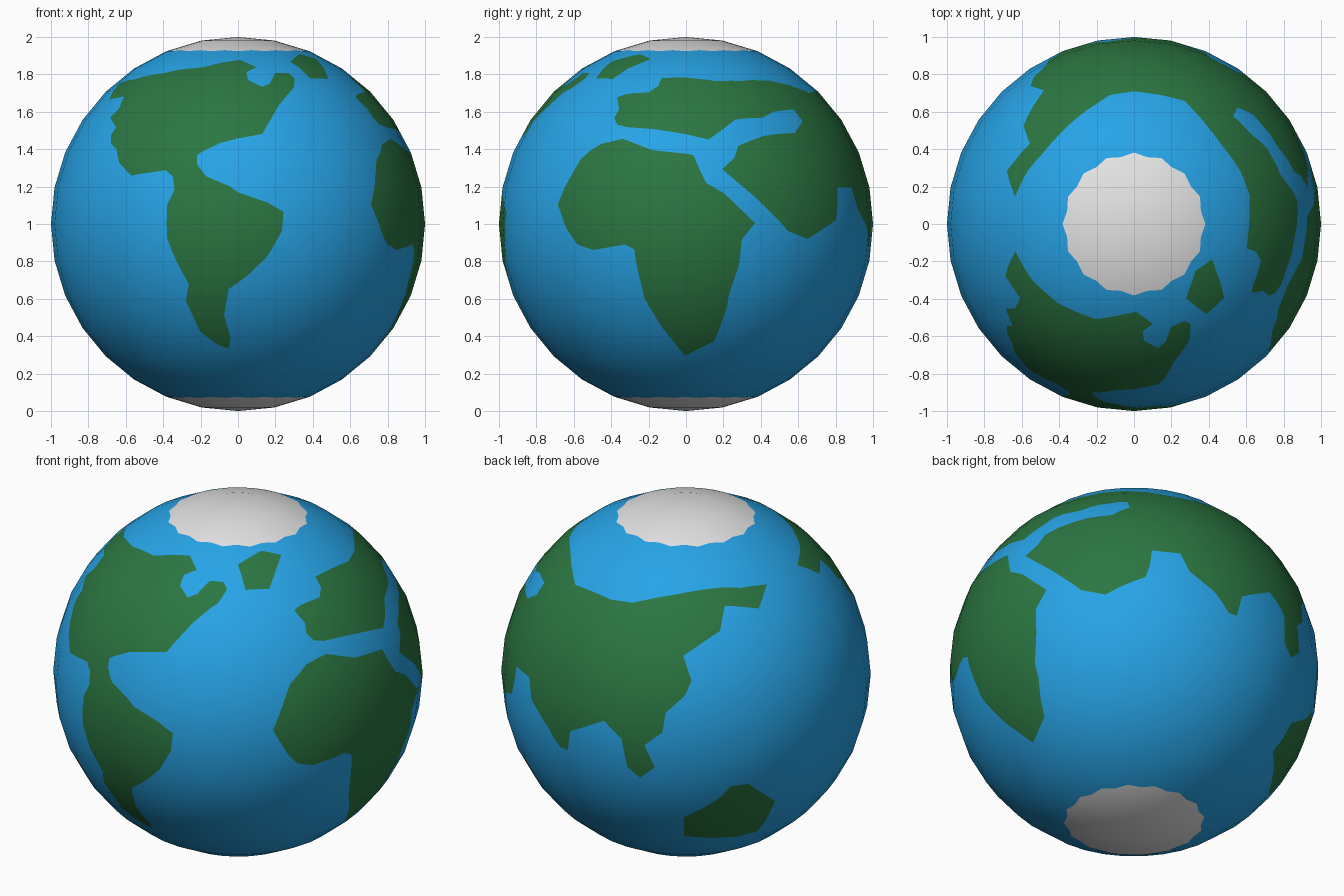
import bpy, bmesh
from math import sin, cos, pi, sqrt, radians, atan2
from mathutils import Vector

if "Cube" in bpy.data.objects:
    bpy.data.objects.remove(bpy.data.objects["Cube"])


def material(name, rgb):
    m = bpy.data.materials.new(name)
    m.diffuse_color = (*rgb, 1)
    m.use_nodes = True
    m.node_tree.nodes["Principled BSDF"].inputs["Base Color"].default_value = m.diffuse_color
    return m


def view(az, el, *pts):
    """Turn flat view coordinates into directions on the unit sphere."""
    a, e = radians(az), radians(el)
    right = Vector((cos(a), sin(a), 0))
    toward = Vector((sin(a) * cos(e), -cos(a) * cos(e), sin(e)))
    up = toward.cross(right)
    return [(right * u + up * v + toward * sqrt(max(0, 1 - u * u - v * v))).normalized()
            for u, v in pts]


def front(*p): return view(0, 0, *p)
def side(*p): return view(90, 0, *p)
def top(*p): return view(0, 90, *p)
def back(*p): return view(215, 24, *p)


def cut(bm, outline):
    """Score the outline into the sphere with planes through its centre."""
    for a, b in zip(outline, outline[1:] + outline[:1]):
        n, mid, half = a.cross(b), (a + b) / 2, (a - b).length / 2
        if n.length < 1e-6:
            continue
        n.normalize()
        faces = []
        for f in bm.faces:
            c = f.calc_center_median()
            d = (c - mid).length
            if d > half + 0.25:
                continue
            r = max((v.co - c).length for v in f.verts) + 0.01
            if d < half + r and abs(n.dot(c)) < r:
                faces.append(f)
        geom = set(faces)
        for f in faces:
            geom.update(f.edges)
            geom.update(f.verts)
        bmesh.ops.bisect_plane(bm, geom=list(geom), dist=1e-5,
                               plane_co=(0, 0, 0), plane_no=n)


def inside(p, outline, mean):
    """Winding number of the outline around direction p."""
    if p.dot(mean) < 0:
        return False
    s = p.orthogonal().normalized()
    t = p.cross(s)
    ang = [atan2(q.dot(t), q.dot(s)) for q in outline]
    total = sum((b - a + pi) % (2 * pi) - pi for a, b in zip(ang, ang[1:] + ang[:1]))
    return abs(total) > pi


# Land outlines, read from whichever view shows each coast best
americas = (
    top((-.638, -.147), (-.55, -.3), (-.4, -.43), (-.2, -.51))
    + front((.01, .882), (.1, .84), (.045, .815), (.055, .775), (.13, .735), (.17, .755),
            (.2, .81), (.27, .81), (.305, .785), (.3, .73), (.22, .64), (.175, .56),
            (.13, .485), (-.1, .435), (-.22, .37), (-.22, .32), (-.17, .255), (-.05, .205),
            (0, .17), (.16, .115), (.245, .065), (.235, -.04), (.16, -.17), (.06, -.27),
            (-.05, -.35), (-.075, -.49), (-.04, -.61), (-.05, -.67), (-.11, -.65))
    + front((-.2, -.58), (-.28, -.415), (-.265, -.325), (-.34, -.18), (-.38, -.08),
            (-.38, .105), (-.34, .185), (-.35, .255), (-.39, .29), (-.575, .26),
            (-.64, .33), (-.65, .4), (-.685, .435), (-.685, .48), (-.655, .52),
            (-.685, .57), (-.64, .62), (-.61, .685))
    + top((-.69, -.28), (-.68, -.24)))

greenland = top((.42, -.19), (.485, -.395), (.39, -.485), (.28, -.4), (.33, -.25))

africa = side(
    (-.46, .43), (-.34, .458), (-.18, .395), (.04, .37), (.075, .29), (.11, .22),
    (.21, .16), (.37, .005), (.3, -.085), (.285, -.22), (.23, -.38), (.22, -.45),
    (.15, -.63), (-.005, -.705), (-.12, -.565), (-.22, -.405), (-.255, -.27),
    (-.28, -.135), (-.33, -.11), (-.5, -.14), (-.585, -.11), (-.635, -.04),
    (-.69, .105), (-.64, .22), (-.57, .345))

eurasia = (
    side((-.13, .785), (-.15, .74), (-.2, .705), (-.33, .695), (-.37, .68), (-.36, .62),
         (-.385, .57), (-.37, .535), (-.32, .52), (.12, .455), (.18, .495), (.265, .56),
         (.41, .57), (.475, .605), (.58, .615), (.625, .55), (.585, .49), (.42, .475),
         (.28, .42), (.26, .355), (.195, .295), (.3, .205), (.42, .1), (.55, -.04),
         (.655, -.08), (.745, -.02), (.805, .02), (.815, .1), (.81, .195))
    + back((-.85, -.02), (-.84, -.14), (-.75, -.29), (-.685, -.4), (-.645, -.415),
           (-.63, -.31), (-.447, -.25), (-.35, -.35), (-.32, -.505), (-.25, -.56),
           (-.17, -.505), (-.225, -.38), (-.13, -.315), (-.11, -.205), (-.005, -.11),
           (.03, -.03), (-.015, .105), (.185, .24), (.21, .375), (.395, .36), (.44, .49))
    + top((-.57, .29), (-.5, .37), (-.32, .56), (-.13, .69), (0, .71), (.27, .66),
          (.46, .44), (.57, .29), (.62, .16)))

australia = back((-.01, -.78), (.2, -.66), (.24, -.61), (.34, -.595), (.485, -.69),
                 (.43, -.8), (.39, -.86), (.3, -.885), (.1, -.895), (-.01, -.885))


def ice_edge(sign):
    """Scalloped rim of a polar cap."""
    ring = []
    for i in range(32):
        r, a = (.365 if i % 2 else .382), i * pi / 16
        ring.append(Vector((r * cos(a), r * sin(a), sign * sqrt(1 - r * r))))
    return ring


# Ocean sphere with the coasts and ice caps cut into it
bm = bmesh.new()
bmesh.ops.create_uvsphere(bm, u_segments=32, v_segments=16, radius=1)
regions = [(o, 1) for o in (americas, greenland, africa, eurasia, australia)]
regions += [(ice_edge(1), 2), (ice_edge(-1), 2)]
for outline, _ in regions:
    cut(bm, outline)

# Colour each face by the region that its centre lies in
means = [sum(o, Vector()).normalized() for o, _ in regions]
for f in bm.faces:
    f.smooth = True
    p = f.calc_center_median().normalized()
    for (outline, index), mean in zip(regions, means):
        if inside(p, outline, mean):
            f.material_index = index
            break

mesh = bpy.data.meshes.new("globe")
bm.to_mesh(mesh)
bm.free()
mesh.materials.append(material("ocean blue", (.024, .44, .95)))
mesh.materials.append(material("land green", (.024, .18, .053)))
mesh.materials.append(material("ice white", (.77, .77, .77)))
# Round shading in spite of the extra cut lines
mesh.normals_split_custom_set_from_vertices([v.co.normalized() for v in mesh.vertices])

globe = bpy.data.objects.new("globe", mesh)
globe.location.z = 1
bpy.context.collection.objects.link(globe)
